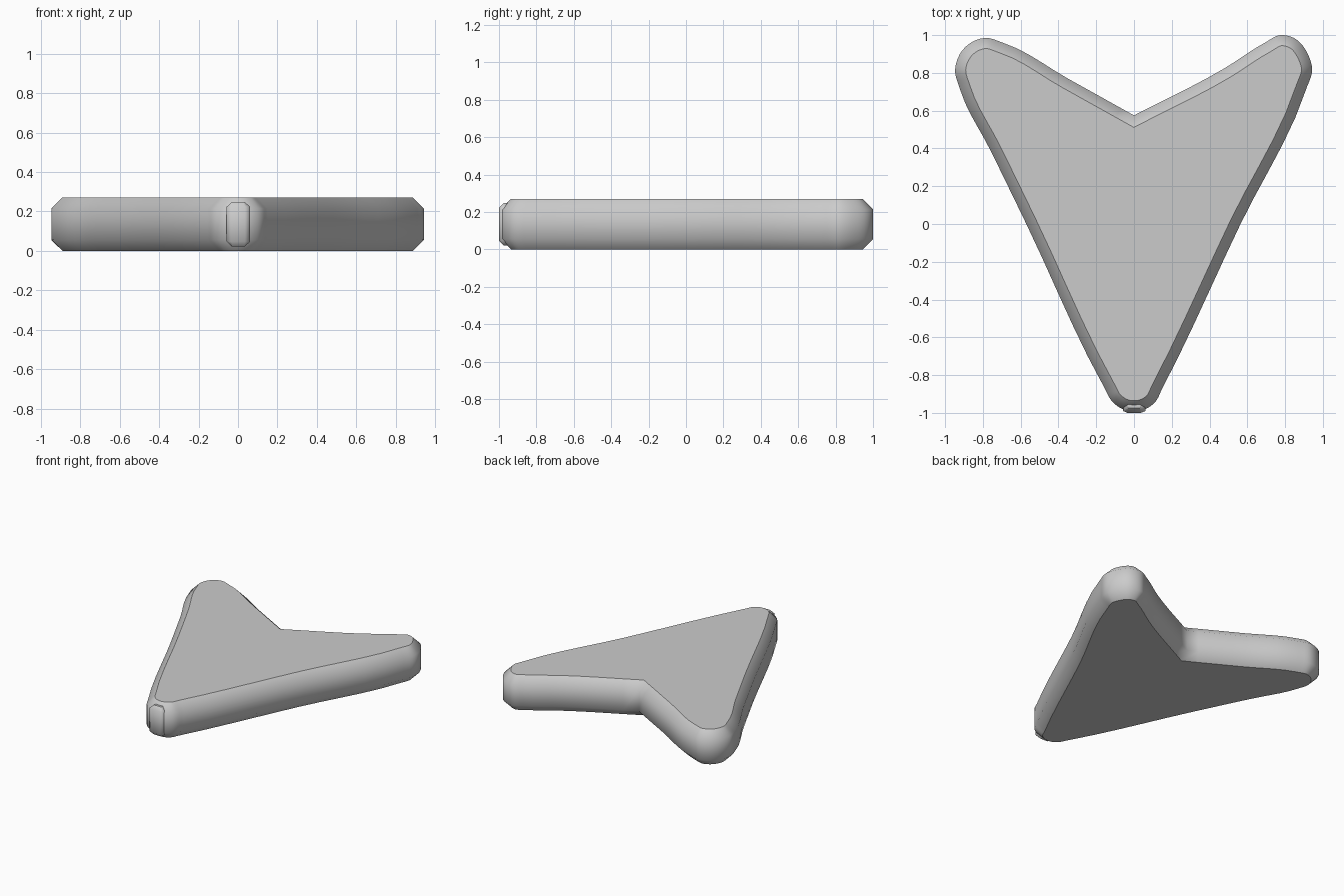
import bpy, bmesh
from mathutils import Vector

if "Cube" in bpy.data.objects:
    bpy.data.objects.remove(bpy.data.objects["Cube"])

H, B = 0.27, 0.056   # plate thickness and chamfer size

# Outline, counter-clockwise, starting and ending at the sharp notch
KEYS = [(0, .575), (-.35, .77), (-.69, .958), (-.79, .985), (-.89, .94),
        (-.947, .82), (-.92, .71), (-.76, .39), (-.57, 0), (-.155, -.87),
        (-.115, -.94), (-.055, -.982), (.055, -.982), (.11, -.945), (.15, -.87),
        (.564, 0), (.91, .71), (.943, .82), (.92, .90), (.855, .98),
        (.775, 1.0), (.69, .958), (.48, .825), (0, .575)]


def spline(keys, steps=5):
    """Smooth open curve through the keys (centripetal-like tangents)."""
    p = [Vector(k) for k in keys]
    n = len(p)
    tan = []
    for i in range(n):
        a, b = p[max(i - 1, 0)], p[min(i + 1, n - 1)]
        d1, d2 = p[i] - a, b - p[i]
        # weight the direction toward the shorter neighbour
        if d1.length and d2.length:
            t = d1 / d1.length * d2.length + d2 / d2.length * d1.length
        else:
            t = d1 + d2
        tan.append(t.normalized())
    out = []
    for i in range(n - 1):
        L = (p[i + 1] - p[i]).length
        for k in range(steps):
            t = k / steps
            out.append(p[i] * (2*t**3 - 3*t*t + 1) + tan[i] * L * (t**3 - 2*t*t + t)
                       + p[i + 1] * (3*t*t - 2*t**3) + tan[i + 1] * L * (t**3 - t*t))
    return out


def inset(pts, d):
    """Mitred inward offset of a counter-clockwise outline."""
    res = []
    for i, q in enumerate(pts):
        e1 = (q - pts[i - 1]).normalized()
        e2 = (pts[(i + 1) % len(pts)] - q).normalized()
        n1, n2 = Vector((-e1.y, e1.x)), Vector((-e2.y, e2.x))
        m = (n1 + n2).normalized()
        res.append(q + m * d / max(m.dot(n1), 0.4))
    return res


def chamfered_plate(name, outline, z0, z1, d):
    """Stack four rings: chamfer, wall, chamfer, with flat caps."""
    small = inset(outline, d)
    bm = bmesh.new()
    rings = [[bm.verts.new((v.x, v.y, z)) for v in ring]
             for ring, z in ((small, z0), (outline, z0 + d),
                             (outline, z1 - d), (small, z1))]
    n = len(outline)
    for a, b in zip(rings, rings[1:]):
        for i in range(n):
            j = (i + 1) % n
            bm.faces.new((a[i], a[j], b[j], b[i])).smooth = True
    caps = [bm.faces.new(rings[0][::-1]), bm.faces.new(rings[-1])]
    for f in caps:
        for e in f.edges:
            e.smooth = False
    for e in bm.edges:
        if e.is_manifold and e.calc_face_angle() > 0.85:
            e.smooth = False
    bmesh.ops.recalc_face_normals(bm, faces=bm.faces)
    me = bpy.data.meshes.new(name)
    bm.to_mesh(me)
    bm.free()
    ob = bpy.data.objects.new(name, me)
    bpy.context.collection.objects.link(ob)
    return ob


# Main arrowhead plate
chamfered_plate("arrowhead_plate", spline(KEYS), 0, H, B)

# Small nub on the front tip
nub = [Vector(v) for v in ((-.058, -.99), (-.035, -1.0), (.035, -1.0),
                           (.062, -.99), (.05, -.93), (-.05, -.93))]
chamfered_plate("tip_nub", nub, 0.022, H - 0.022, 0.025)
